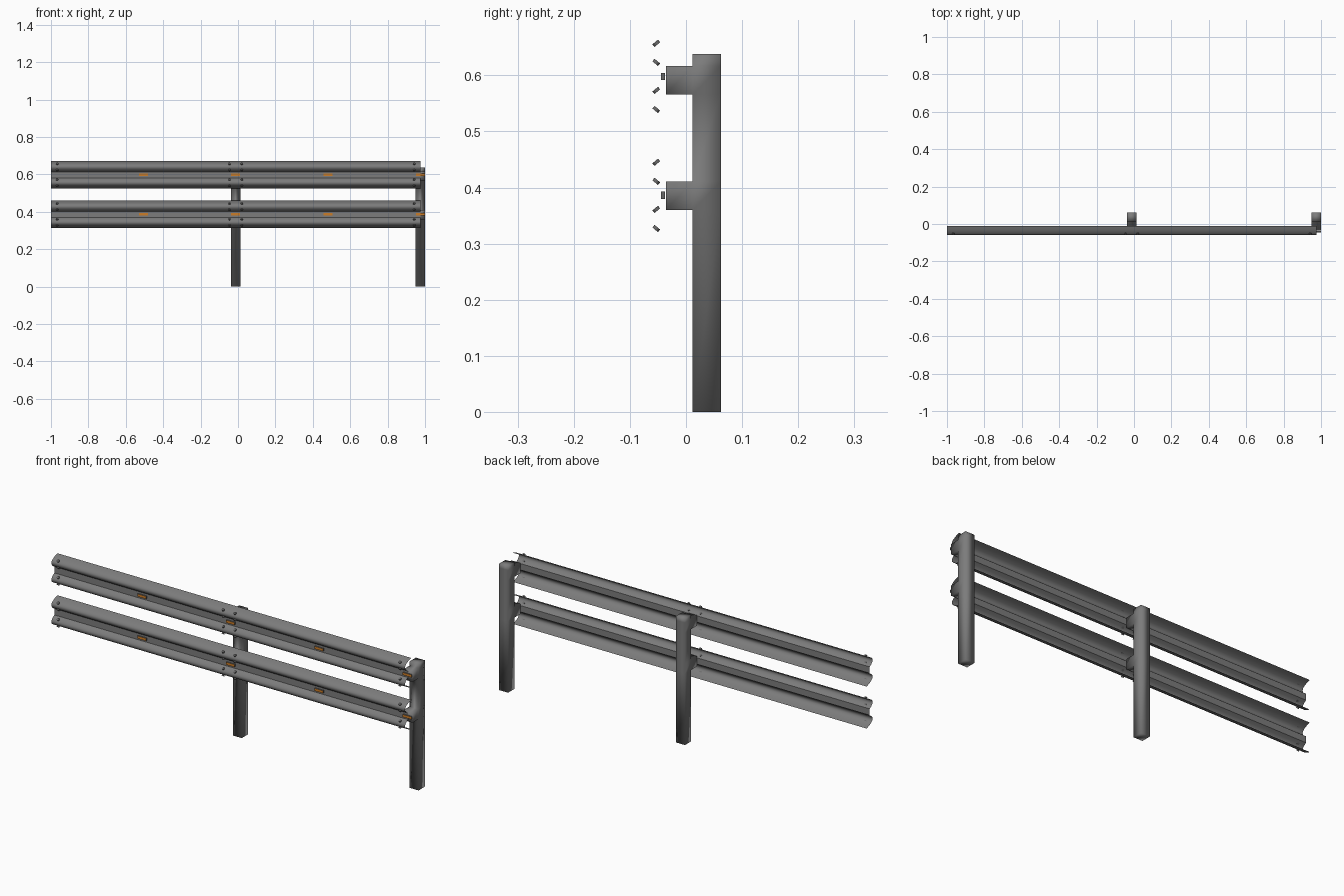
import bpy, bmesh, math
from mathutils import Matrix

if "Cube" in bpy.data.objects:
    bpy.data.objects.remove(bpy.data.objects["Cube"])


def material(name, rgb):
    m = bpy.data.materials.new(name)
    m.diffuse_color = (*rgb, 1)
    m.use_nodes = True
    m.node_tree.nodes["Principled BSDF"].inputs["Base Color"].default_value = m.diffuse_color
    return m


STEEL = material("galvanised grey", (0.2, 0.2, 0.2))
BOLT = material("bolt grey", (0.14, 0.14, 0.14))
ORANGE = material("reflector orange", (0.6, 0.2, 0.02))

RAIL_Z = (0.386, 0.598)
SEGMENTS = ((-1.0, -0.0125), (-0.0125, 0.975))
POST_X = (-0.0125, 0.975)


def finish(bm, name, mats):
    me = bpy.data.meshes.new(name)
    bm.to_mesh(me)
    bm.free()
    for m in mats:
        me.materials.append(m)
    ob = bpy.data.objects.new(name, me)
    bpy.context.collection.objects.link(ob)
    return ob


def smooth(ob, angle=None):
    bpy.ops.object.select_all(action='DESELECT')
    ob.select_set(True)
    bpy.context.view_layer.objects.active = ob
    if angle is None:
        bpy.ops.object.shade_smooth()
    else:
        bpy.ops.object.shade_smooth_by_angle(angle=math.radians(angle))


# Rail: upper half of the pressed W section (y, z offset), mirrored below
half = [(-0.012, 0.0735), (-0.032, 0.0675), (-0.050, 0.058), (-0.058, 0.050),
        (-0.060, 0.042), (-0.058, 0.034), (-0.050, 0.025), (-0.037, 0.016)]
section = half + [(y, -z) for y, z in reversed(half)]


def rail(name, x0, x1, zc):
    bm = bmesh.new()
    a = [bm.verts.new((x0, y, zc + z)) for y, z in section]
    b = [bm.verts.new((x1, y, zc + z)) for y, z in section]
    for i in range(len(section) - 1):
        bm.faces.new((a[i], a[i + 1], b[i + 1], b[i]))
    smooth(finish(bm, name, [STEEL]), 40)


# Bolts: discs lying on the four sloping faces near each rail end
def bolts(name, x0, x1, zc):
    bm = bmesh.new()
    for x in (x0 + 0.033, x1 - 0.033):
        for dz, tilt in ((0.059, 1), (0.025, -1), (-0.025, 1), (-0.059, -1)):
            # disc axis points forwards, tipped up or down with the face
            turn = Matrix.Rotation(math.radians(90 - tilt * 50), 4, 'X')
            bmesh.ops.create_cone(
                bm, cap_ends=True, segments=10, radius1=0.0065, radius2=0.0065,
                depth=0.006,
                matrix=Matrix.Translation((x, -0.053, zc + dz)) @ turn)
    smooth(finish(bm, name, [BOLT]), 40)


# Reflector: small plate with an orange front
def reflector(name, x, zc):
    bm = bmesh.new()
    bmesh.ops.create_cube(bm, size=1, matrix=Matrix.Translation((x, -0.041, zc))
                          @ Matrix.Diagonal((0.048, 0.007, 0.013, 1)))
    bm.normal_update()
    for f in bm.faces:
        f.material_index = 1 if f.normal.y < -0.5 else 0
    finish(bm, name, [BOLT, ORANGE])


# Post: square column in stacked levels, spacer blocks extruded from its front
def post(name, x):
    levels = (0, 0.36, 0.411, 0.566, 0.617, 0.638)
    corners = ((-0.025, 0.012), (0.025, 0.012), (0.025, 0.062), (-0.025, 0.062))
    bm = bmesh.new()
    rings = [[bm.verts.new((x + cx, cy, z)) for cx, cy in corners] for z in levels]
    bm.faces.new(rings[0][::-1])
    bm.faces.new(rings[-1])
    fronts = []
    for k in range(len(levels) - 1):
        for i in range(4):
            j = (i + 1) % 4
            f = bm.faces.new((rings[k][i], rings[k][j],
                              rings[k + 1][j], rings[k + 1][i]))
            if i == 0 and k in (1, 3):
                fronts.append(f)
    for f in fronts:
        new = bmesh.ops.extrude_discrete_faces(bm, faces=[f])["faces"][0]
        edge_old = [v for v in rings[1] + rings[2] + rings[3] + rings[4]
                    if v.co.y < 0.02]
        for v in new.verts:
            v.co.y = -0.036
    bmesh.ops.remove_doubles(bm, verts=bm.verts[:], dist=0.0001)
    bmesh.ops.recalc_face_normals(bm, faces=bm.faces[:])
    smooth(finish(bm, name, [STEEL]))


for r, zc in enumerate(RAIL_Z):
    level = ("lower", "upper")[r]
    for s, (x0, x1) in enumerate(SEGMENTS):
        side = ("left", "right")[s]
        rail(f"{level}_rail_{side}", x0, x1, zc)
        bolts(f"{level}_bolts_{side}", x0, x1, zc)
        reflector(f"{level}_reflector_middle_{side}", (x0 + x1) / 2, zc)
        reflector(f"{level}_reflector_end_{side}", x1, zc)

for i, x in enumerate(POST_X):
    post(f"post_{('middle', 'right')[i]}", x)
